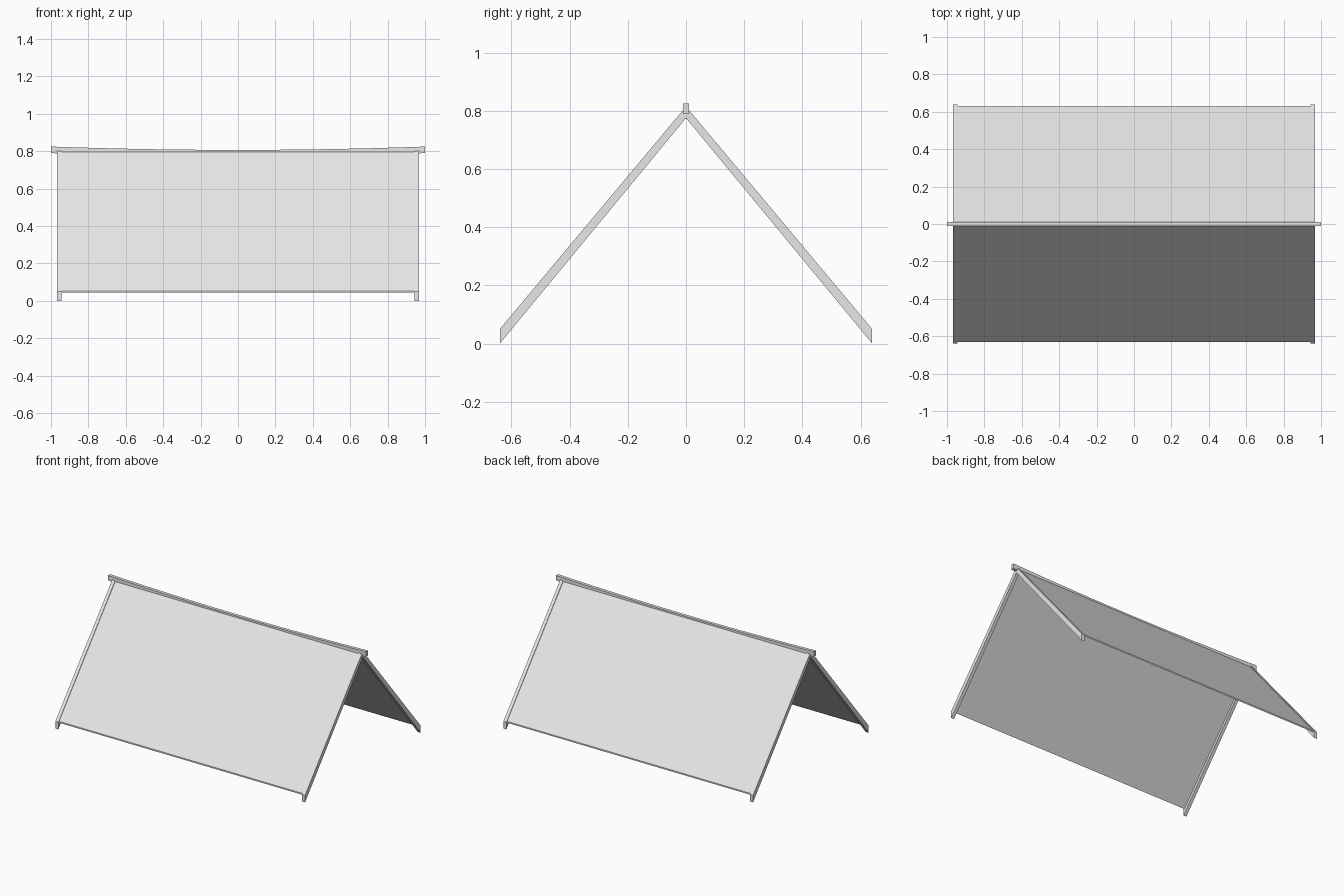
import bpy
import bmesh

cube = bpy.data.objects.get("Cube")
if cube:
    bpy.data.objects.remove(cube, do_unlink=True)

GREY = 0.8
mat = bpy.data.materials.new("light_grey")
mat.use_nodes = True
mat.diffuse_color = (GREY, GREY, GREY, 1)
for node in mat.node_tree.nodes:
    if node.type == "BSDF_PRINCIPLED":
        node.inputs["Base Color"].default_value = (GREY, GREY, GREY, 1)


def loft(name, rings):
    """Closed solid through matching cross-section rings."""
    bm = bmesh.new()
    loops = [[bm.verts.new(p) for p in ring] for ring in rings]
    for a, b in zip(loops, loops[1:]):
        for i in range(len(a)):
            j = (i + 1) % len(a)
            bm.faces.new((a[i], a[j], b[j], b[i]))
    bm.faces.new(loops[0][::-1])
    bm.faces.new(loops[-1])
    bmesh.ops.recalc_face_normals(bm, faces=bm.faces)
    mesh = bpy.data.meshes.new(name)
    bm.to_mesh(mesh)
    bm.free()
    mesh.materials.append(mat)
    obj = bpy.data.objects.new(name, mesh)
    bpy.context.collection.objects.link(obj)
    return obj


def prism(name, profile, x0, x1):
    return loft(name, [[(x, y, z) for y, z in profile] for x in (x0, x1)])


# Sloping end rafters, cut upright at the foot
for end, sx in (("left", 1), ("right", -1)):
    for side, sy in (("front", -1), ("back", 1)):
        profile = [(0.64 * sy, 0), (0.64 * sy, 0.05), (0, 0.815), (0, 0.775)]
        prism(f"{side}_{end}_rafter", profile, sx * 0.945, sx * 0.968)

# Thin sheets set just below the tops of the rafters
SLOPE, SHEET = 1.195, 0.01
for side, sy in (("front", -1), ("back", 1)):
    outer = [(y, 0.809 - SLOPE * y) for y in (0.004, 0.632)]
    inner = [(y, z - SHEET) for y, z in reversed(outer)]
    prism(f"{side}_sheet", [(y * sy, z) for y, z in outer + inner], -0.95, 0.95)

# Ridge beam, sagging gently to the middle
STEPS = 16
rings = []
for i in range(STEPS + 1):
    x = 2 * i / STEPS - 1
    sag = 0.018 * (1 - x * x)
    rings.append([(x, y, z - sag) for y, z in
                  ((-0.011, 0.79), (0.011, 0.79), (0.011, 0.825), (-0.011, 0.825))])
loft("ridge_beam", rings)
